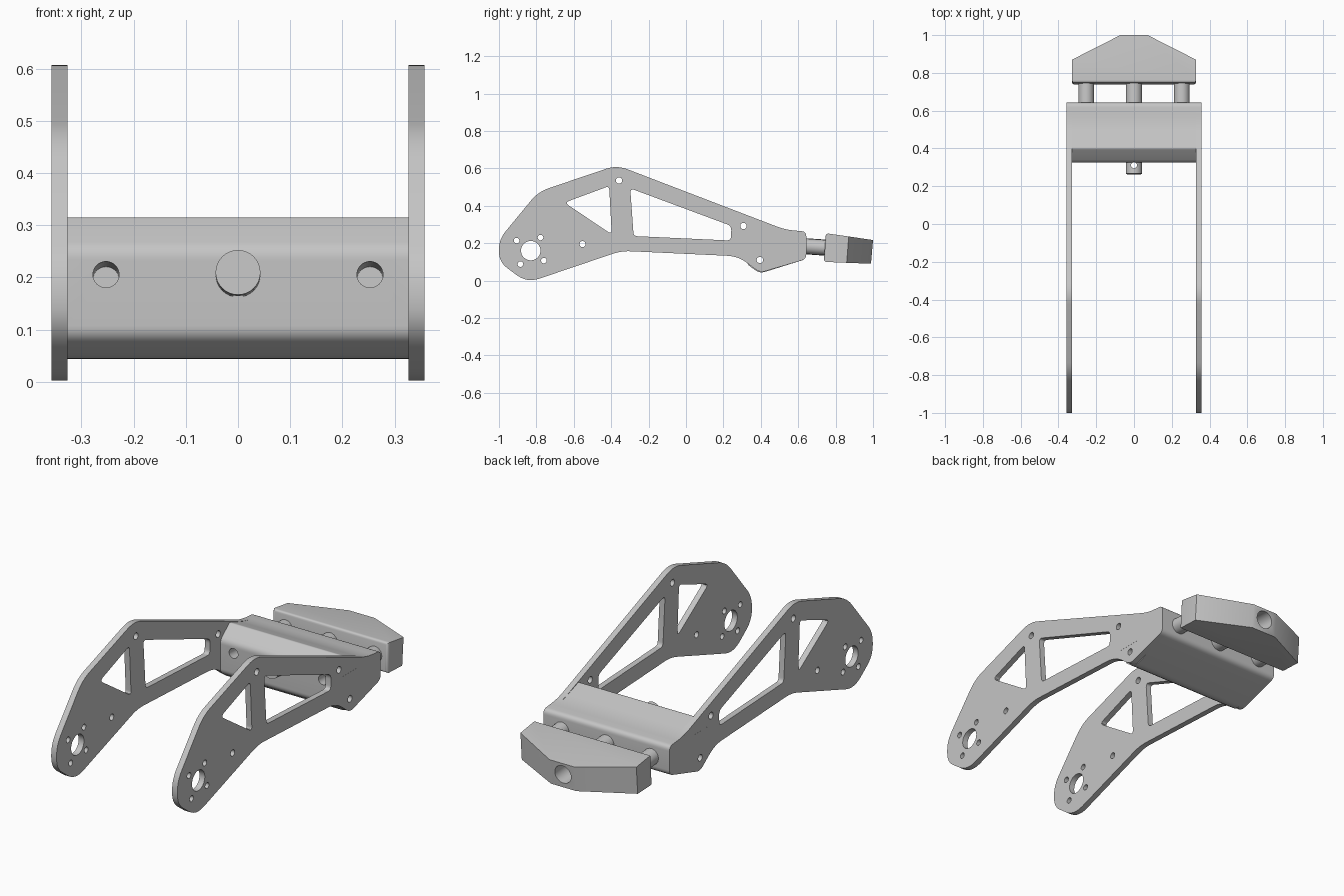
import bpy, bmesh, math
from mathutils import Vector

cube = bpy.data.objects.get("Cube")
if cube:
    bpy.data.objects.remove(cube, do_unlink=True)

grey = bpy.data.materials.new("machined grey")
grey.use_nodes = True
COLOR = (0.56, 0.56, 0.56, 1)
grey.diffuse_color = COLOR
grey.node_tree.nodes["Principled BSDF"].inputs["Base Color"].default_value = COLOR

AXIS_SLOPE = -0.07      # rods lean down toward the back
IN, OUT = 0.327, 0.357  # inner and outer faces of the plates


def add_object(name, bm):
    bmesh.ops.recalc_face_normals(bm, faces=bm.faces)
    mesh = bpy.data.meshes.new(name)
    bm.to_mesh(mesh)
    bm.free()
    mesh.materials.append(grey)
    obj = bpy.data.objects.new(name, mesh)
    bpy.context.collection.objects.link(obj)
    return obj


def rounded(corners, steps=6):
    """Round each (y, z, reach) corner with a short curve."""
    pts = []
    for i, (y, z, reach) in enumerate(corners):
        p = Vector((y, z))
        a = Vector(corners[i - 1][:2]) - p
        b = Vector(corners[(i + 1) % len(corners)][:2]) - p
        a, b = p + a.normalized() * reach, p + b.normalized() * reach
        for k in range(steps + 1):
            t = k / steps
            pts.append(a * (1 - t) ** 2 + p * 2 * t * (1 - t) + b * t * t)
    return pts


def prism(name, pts, x0, x1):
    bm = bmesh.new()
    near = [bm.verts.new((x0, y, z)) for y, z in pts]
    far = [bm.verts.new((x1, y, z)) for y, z in pts]
    bm.faces.new(near)
    bm.faces.new(far[::-1])
    for i in range(len(pts)):
        bm.faces.new((near[i - 1], far[i - 1], far[i], near[i]))
    return add_object(name, bm)


def rod(name, start, end, radius, sides=32):
    start, end = Vector(start), Vector(end)
    bm = bmesh.new()
    bmesh.ops.create_cone(bm, cap_ends=True, segments=sides, radius1=radius,
                          radius2=radius, depth=(end - start).length)
    rot = (end - start).to_track_quat('Z', 'Y').to_matrix()
    bmesh.ops.rotate(bm, verts=bm.verts, matrix=rot)
    bmesh.ops.translate(bm, verts=bm.verts, vec=(start + end) / 2)
    return add_object(name, bm)


def on_axis(x, y):
    return Vector((x, y, 0.18 + AXIS_SLOPE * (y - 0.69)))


def cut(obj, cutters):
    for c in cutters:
        mod = obj.modifiers.new("cut", 'BOOLEAN')
        mod.operation, mod.solver, mod.object = 'DIFFERENCE', 'EXACT', c
    graph = bpy.context.evaluated_depsgraph_get()
    graph.update()
    mesh = bpy.data.meshes.new_from_object(obj.evaluated_get(graph))
    obj.modifiers.clear()
    obj.data = mesh
    for c in cutters:
        bpy.data.objects.remove(c, do_unlink=True)


parts = []

# Side plates with lightening windows and screw holes
OUTLINE = [(-1.0, 0.22, .055), (-0.79, 0.475, .06), (-0.37, 0.617, .06),
           (0.53, 0.272, .05), (0.643, 0.262, .025), (0.643, 0.115, .025),
           (0.395, 0.042, .03), (0.28, 0.13, .06), (-0.345, 0.159, .05),
           (-0.85, -0.012, .07), (-1.0, 0.1, .055)]
TRIANGLE = [(-0.65, 0.417, .03), (-0.411, 0.505, .02), (-0.397, 0.247, .025)]
WINDOW = [(-0.298, 0.493, .025), (0.243, 0.292, .025),
          (0.24, 0.214, .022), (-0.28, 0.238, .02)]
LOWER_HOLE = (0.395, 0.11, .017)
HOLES = [(-0.83, 0.16, .052), (-0.906, 0.214, .015), (-0.778, 0.23, .015),
         (-0.885, 0.088, .015), (-0.76, 0.107, .015), (-0.553, 0.195, .016),
         (-0.358, 0.535, .017), (0.307, 0.292, .017), LOWER_HOLE]
TAB = [(0.328, 0.148), (0.45, 0.148), (0.45, 0.246), (0.328, 0.246)]

for side, s in (("left", 1), ("right", -1)):
    plate = prism(side + "_side_plate", rounded(OUTLINE), s * IN, s * OUT)
    cutters = [prism("cutter", rounded(w), s * 0.3, s * 0.4)
               for w in (TRIANGLE, WINDOW)]
    cutters += [rod("cutter", (s * 0.3, y, z), (s * 0.4, y, z), r)
                for y, z, r in HOLES]
    cut(plate, cutters)
    # Locating tab, seated in the plate
    tab = prism(side + "_tab", TAB, s * (IN + 0.01), s * (OUT + 0.0005))
    parts += [plate, tab]

# Cross block joining the plates, with a chamfered upper front
SECTION = [(0.4, 0.317, .008), (0.53, 0.272, .05), (0.643, 0.262, .025),
           (0.643, 0.115, .025), (0.395, 0.038, .03), (0.325, 0.088, .02),
           (0.325, 0.255, .02)]
block = prism("cross_block", rounded(SECTION), -IN, IN)
y, z, r = LOWER_HOLE
cut(block, [rod("cutter", (-0.4, y, z), (0.4, y, z), r)] +
    [rod("cutter", on_axis(s * 0.253, 0.25), on_axis(s * 0.253, 0.465), 0.025)
     for s in (1, -1)])
parts.append(block)

# Rods carrying the end pad
centre = rod("centre_rod", on_axis(0, 0.265), on_axis(0, 0.77), 0.043)
cut(centre, [rod("cutter", (0, 0.311, 0.1), (0, 0.311, 0.3), 0.016)])
parts.append(centre)
for side, s in (("left", 1), ("right", -1)):
    parts.append(rod(side + "_rod", on_axis(s * 0.253, 0.6),
                     on_axis(s * 0.253, 0.77), 0.041))

# End pad: tapered plan, thinner toward the tip
PLAN = [(0.328, 0.748), (0.328, 0.87), (0.072, 1.0)]
plan = PLAN + [(-x, y) for x, y in reversed(PLAN)]
bm = bmesh.new()
top = [bm.verts.new((x, y, 0.253 - 0.145 * (y - 0.75))) for x, y in plan]
low = [bm.verts.new((x, y - 0.011, 0.1 - 0.04 * (y - 0.75))) for x, y in plan]
bm.faces.new(top)
bm.faces.new(low[::-1])
for i in range(len(plan)):
    bm.faces.new((top[i - 1], low[i - 1], low[i], top[i]))
front = [e for e in bm.edges if all(v.co.y < 0.76 for v in e.verts)]
bmesh.ops.bevel(bm, geom=front, offset=0.014, segments=4, profile=0.5,
                affect='EDGES')
pad = add_object("end_pad", bm)
cut(pad, [rod("cutter", on_axis(0, 0.9), on_axis(0, 1.1), 0.046)])
parts.append(pad)

# Smooth the curved walls, keep the machined edges crisp
bpy.ops.object.select_all(action='DESELECT')
for obj in parts:
    obj.select_set(True)
bpy.context.view_layer.objects.active = pad
bpy.ops.object.shade_smooth_by_angle(angle=math.radians(30))
